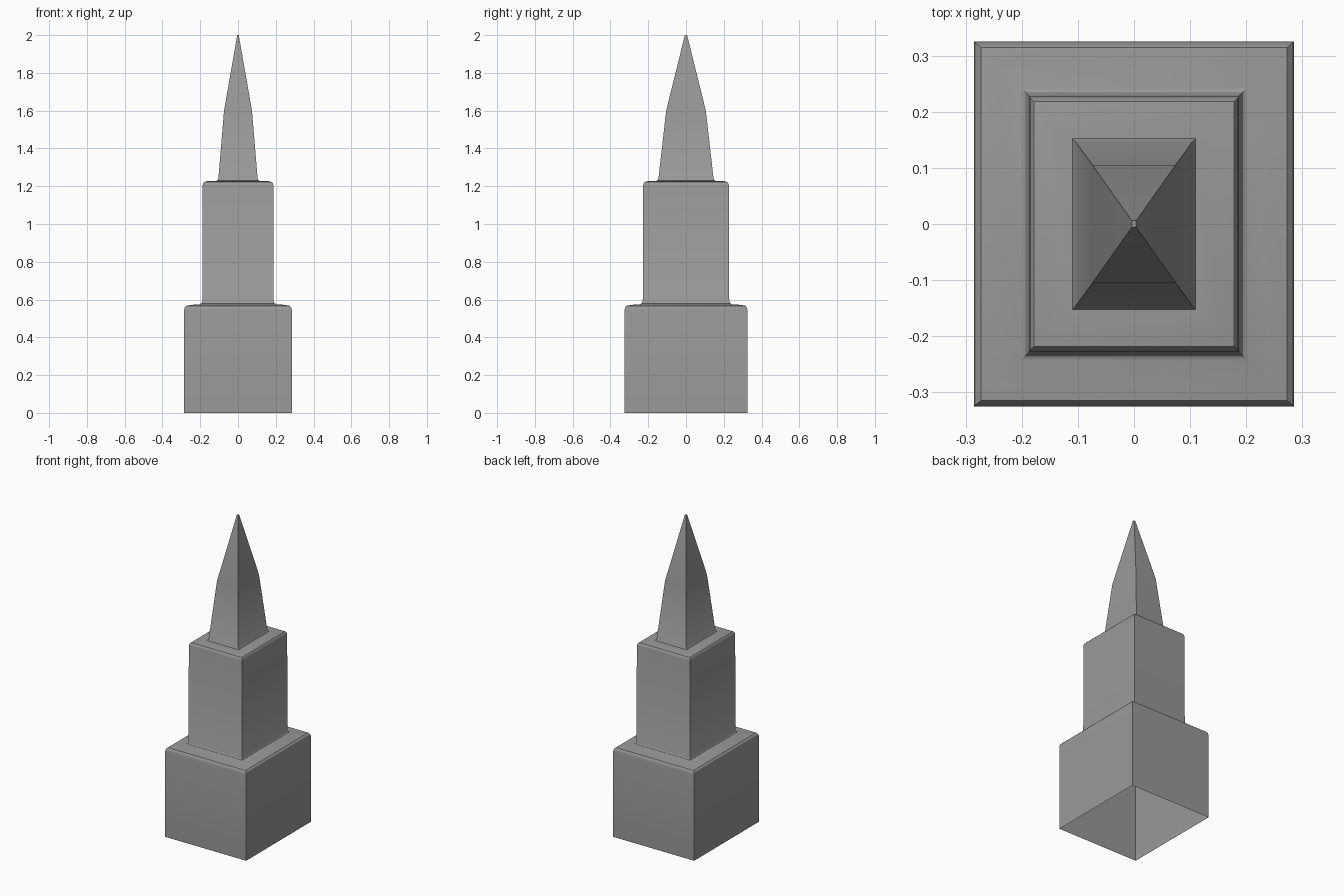
import bpy
import bmesh
import math

cube = bpy.data.objects.get("Cube")
if cube:
    bpy.data.objects.remove(cube, do_unlink=True)

# Single stone colour
stone = bpy.data.materials.new("stone_grey")
stone.use_nodes = True
grey = (0.32, 0.32, 0.32, 1)
stone.diffuse_color = grey
stone.node_tree.nodes["Principled BSDF"].inputs["Base Color"].default_value = grey

# Half width, half depth and height of each rectangular ring, open at the bottom
BASE = [(0.285, 0.325, 0), (0.285, 0.325, 0.545), (0.282, 0.322, 0.558), (0.273, 0.315, 0.567)]
BASE_LEDGE = [(0.245, 0.287, 0.572), (0.202, 0.243, 0.575)]
SHAFT = [(0.194, 0.235, 0.58), (0.188, 0.229, 0.592), (0.187, 0.227, 1.205),
         (0.185, 0.224, 1.215), (0.178, 0.218, 1.223)]
SHAFT_LEDGE = [(0.16, 0.2, 1.227), (0.11, 0.152, 1.229)]
SPIRE = [(0.104, 0.146, 1.24), (0.074, 0.105, 1.6), (0.004, 0.006, 2)]


def loft(name, rings):
    """Bridge stacked rectangles and close the top."""
    bm = bmesh.new()
    last = None
    for hx, hy, z in rings:
        ring = [bm.verts.new((sx * hx, sy * hy, z))
                for sx, sy in ((-1, -1), (1, -1), (1, 1), (-1, 1))]
        if last:
            for i in range(4):
                j = (i + 1) % 4
                bm.faces.new((last[i], last[j], ring[j], ring[i]))
        last = ring
    bm.faces.new(last)
    mesh = bpy.data.meshes.new(name)
    bm.to_mesh(mesh)
    bm.free()
    mesh.materials.append(stone)
    obj = bpy.data.objects.new(name, mesh)
    bpy.context.collection.objects.link(obj)
    return obj


tower = loft("stepped_tower", BASE + BASE_LEDGE + SHAFT + SHAFT_LEDGE + SPIRE)

# Soft ledges, crisp corners
bpy.ops.object.select_all(action="DESELECT")
tower.select_set(True)
bpy.context.view_layer.objects.active = tower
bpy.ops.object.shade_smooth_by_angle(angle=math.radians(30))
